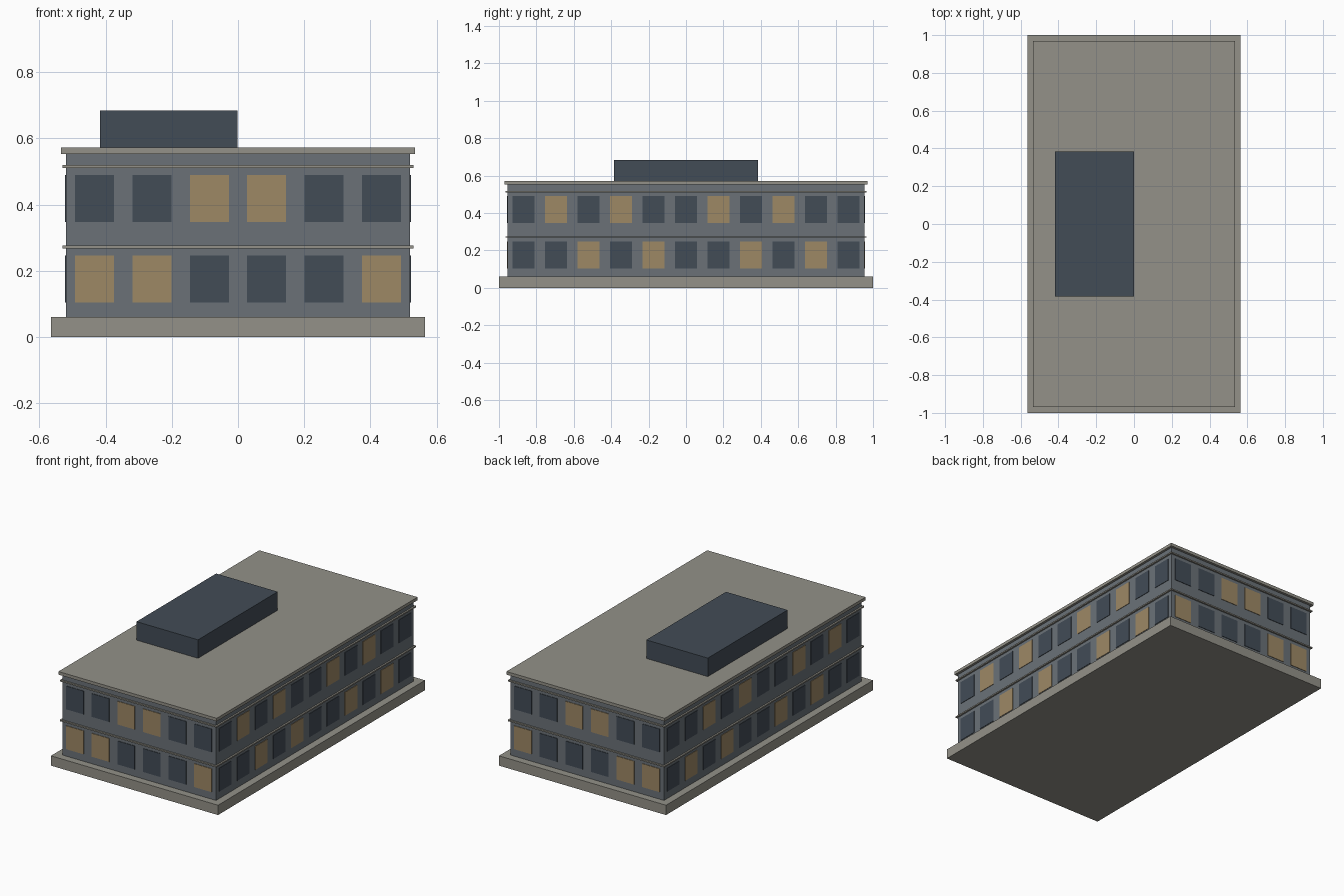
import bpy
import bmesh
from mathutils import Matrix, Vector

if "Cube" in bpy.data.objects:
    bpy.data.objects.remove(bpy.data.objects["Cube"])


def material(name, srgb):
    mat = bpy.data.materials.new(name)
    rgba = [(c / 255) ** 2.2 for c in srgb] + [1]
    mat.diffuse_color = rgba
    mat.use_nodes = True
    mat.node_tree.nodes["Principled BSDF"].inputs["Base Color"].default_value = rgba
    return mat


stone = material("warm grey stone", (146, 144, 135))
wall = material("blue grey wall", (106, 113, 119))
dark = material("dark slate", (68, 77, 87))
lit = material("lit window amber", (156, 135, 101))


def add_box(bm, lo, hi):
    lo, hi = Vector(lo), Vector(hi)
    mat = Matrix.Translation((lo + hi) / 2) @ Matrix.Diagonal((*(hi - lo), 1))
    bmesh.ops.create_cube(bm, size=1, matrix=mat)


def finish(name, bm, mat):
    mesh = bpy.data.meshes.new(name)
    bm.to_mesh(mesh)
    bm.free()
    mesh.materials.append(mat)
    bpy.context.collection.objects.link(bpy.data.objects.new(name, mesh))


def block(name, half_x, half_y, z0, z1, mat, x=0):
    bm = bmesh.new()
    add_box(bm, (x - half_x, -half_y, z0), (x + half_x, half_y, z1))
    finish(name, bm, mat)


# Stacked building masses
HX, HY = 0.52, 0.955
block("plinth", 0.565, 1.0, 0, 0.06, stone)
block("walls", HX, HY, 0.06, 0.553, wall)
block("floor_band", 0.53, 0.965, 0.268, 0.276, stone)
block("upper_band", 0.53, 0.965, 0.511, 0.519, stone)
block("roof_slab", 0.535, 0.97, 0.553, 0.572, stone)
block("rooftop_unit", 0.208, 0.385, 0.572, 0.685, dark, x=-0.209)

# Window rows, L marks a lit pane, listed along +x or +y
FLOORS = [
    (0.104, 0.247, "LLDDDL", "DDLDLDDLDLD"),
    (0.348, 0.490, "DDLLDD", "DLDLDDLDLDD"),
]
PROUD = 0.003
panes = {"L": bmesh.new(), "D": bmesh.new()}
for z0, z1, end_row, side_row in FLOORS:
    for row, half, depth, on_end in ((end_row, HX, HY, True), (side_row, HY, HX, False)):
        pitch = 2 * half / len(row)
        for i, kind in enumerate(row):
            c = -half + pitch * (i + 0.5)
            a, b = c - 0.34 * pitch, c + 0.34 * pitch
            for side in (-1, 1):
                d0, d1 = sorted((side * (depth - PROUD), side * (depth + PROUD)))
                if on_end:
                    add_box(panes[kind], (a, d0, z0), (b, d1, z1))
                else:
                    add_box(panes[kind], (d0, a, z0), (d1, b, z1))
finish("lit_windows", panes["L"], lit)
finish("dark_windows", panes["D"], dark)
